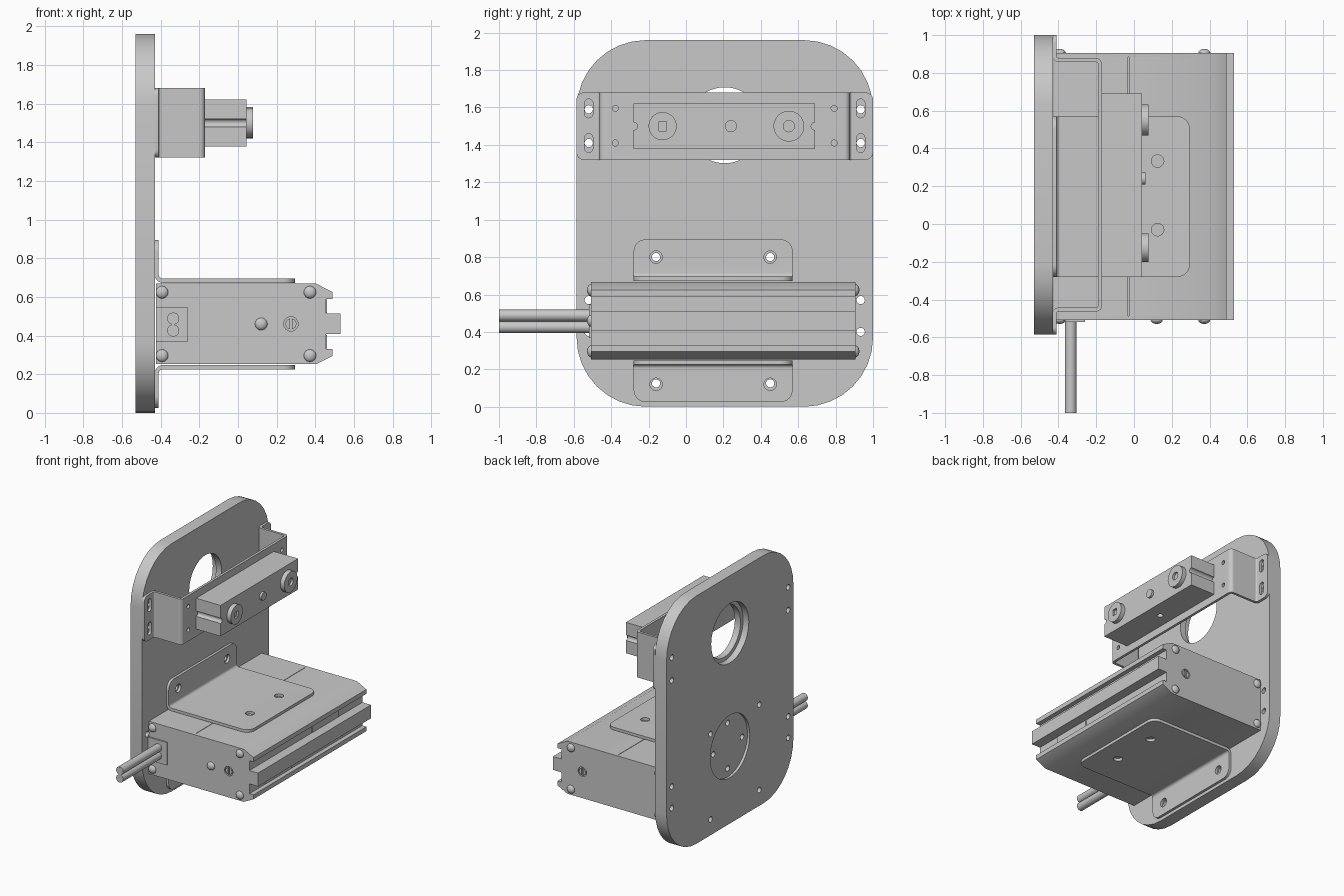
import bpy, bmesh, math
from mathutils import Vector

cube = bpy.data.objects.get("Cube")
if cube:
    bpy.data.objects.remove(cube, do_unlink=True)

GREY = (0.58, 0.58, 0.58, 1)
metal = bpy.data.materials.new("plain_grey")
metal.use_nodes = True
metal.diffuse_color = GREY
metal.node_tree.nodes["Principled BSDF"].inputs["Base Color"].default_value = GREY


def rounded(points, steps=8):
    """Fillet the corners of a closed 2D outline given as (u, v, radius)."""
    out = []
    for i, (u, v, r) in enumerate(points):
        p = Vector((u, v))
        if r == 0:
            out.append(p)
            continue
        a = (Vector(points[i - 1][:2]) - p).normalized()
        b = (Vector(points[(i + 1) % len(points)][:2]) - p).normalized()
        half = a.angle(b) / 2
        centre = p + (a + b).normalized() * (r / math.sin(half))
        d = r / math.tan(half)
        start = p + a * d - centre
        end = p + b * d - centre
        first = math.atan2(start.y, start.x)
        sweep = math.remainder(math.atan2(end.y, end.x) - first, math.tau)
        for k in range(steps + 1):
            t = first + sweep * k / steps
            out.append(centre + Vector((math.cos(t), math.sin(t))) * r)
    return out


def rect(u0, u1, v0, v1, r=0):
    return rounded([(u0, v0, r), (u1, v0, r), (u1, v1, r), (u0, v1, r)])


def circle(u, v, r, n=32):
    return [Vector((u + r * math.cos(math.tau * k / n), v + r * math.sin(math.tau * k / n)))
            for k in range(n)]


def prism(name, outline, axis, a, b, bevel=None, radius=0.05):
    """Extrude an outline along an axis; optionally round the edges picked by a rule."""
    place = {"x": lambda u, v: (a, u, v),
             "y": lambda u, v: (u, a, v),
             "z": lambda u, v: (u, v, a)}[axis]
    bm = bmesh.new()
    face = bm.faces.new([bm.verts.new(place(*p)) for p in outline])
    moved = bmesh.ops.extrude_face_region(bm, geom=[face])["geom"]
    shift = Vector([b - a if c == axis else 0 for c in "xyz"])
    bmesh.ops.translate(bm, vec=shift, verts=[g for g in moved if isinstance(g, bmesh.types.BMVert)])
    if bevel:
        picked = [e for e in bm.edges if bevel(*(v.co for v in e.verts))]
        bmesh.ops.bevel(bm, geom=picked, offset=radius, segments=8, profile=0.5, affect="EDGES")
    bmesh.ops.recalc_face_normals(bm, faces=bm.faces)
    mesh = bpy.data.meshes.new(name)
    bm.to_mesh(mesh)
    bm.free()
    mesh.materials.append(metal)
    ob = bpy.data.objects.new(name, mesh)
    bpy.context.collection.objects.link(ob)
    return ob


def activate(ob):
    bpy.ops.object.select_all(action="DESELECT")
    ob.select_set(True)
    bpy.context.view_layer.objects.active = ob


def cut(ob, outline, axis, a, b):
    cutter = prism("cutter", outline, axis, a, b)
    cutter.hide_render = True
    mod = ob.modifiers.new("cut", "BOOLEAN")
    mod.operation, mod.solver, mod.object = "DIFFERENCE", "EXACT", cutter
    activate(ob)
    bpy.ops.object.modifier_apply(modifier=mod.name)
    bpy.data.objects.remove(cutter, do_unlink=True)


# Upright mounting plate with rounded corners
MID = 0.207
BACK, FACE = -0.53, -0.43
plate = prism("mounting_plate", rect(-0.585, 1, 0, 1.96, 0.37), "x", BACK, FACE)
cut(plate, circle(MID, 1.505, 0.235, 48), "x", BACK - 0.1, BACK + 0.05)
cut(plate, circle(MID, 1.505, 0.203, 48), "x", BACK - 0.1, FACE + 0.1)
cut(plate, circle(MID, 0.61, 0.247, 48), "x", BACK - 0.1, BACK + 0.02)
plate_holes = [(MID + dy, 0.61 + dz) for dy, dz in ((0.18, 0), (-0.18, 0), (0, 0.18), (0, -0.18))]
plate_holes += [(y, z) for y in (-0.16, 0.45) for z in (0.125, 0.8)]
plate_holes += [(MID + s * 0.727, z) for s in (-1, 1) for z in (0.40, 0.57, 1.41, 1.59)]
for y, z in plate_holes:
    cut(plate, circle(y, z, 0.022, 20), "x", BACK - 0.1, FACE + 0.1)

# Bent sheet bracket that carries the sensor bar
T = 0.02
WEB = -0.17
half_hat = [(FACE, 0.793, 0), (FACE + T, 0.793, 0), (FACE + T, 0.67, 0.012),
            (WEB, 0.67, 0.03)]
inner_hat = [(WEB - T, 0.67 - T, 0.012), (FACE, 0.67 - T, 0.03)]
hat = [(x, MID + d, r) for x, d, r in half_hat]
hat += [(x, MID - d, r) for x, d, r in reversed(half_hat)]
hat += [(x, MID - d, r) for x, d, r in reversed(inner_hat)]
hat += [(x, MID + d, r) for x, d, r in inner_hat]
hat_bracket = prism("sensor_bracket", rounded(hat), "z", 1.32, 1.68,
                    lambda p, q: min(abs(p.y - MID), abs(q.y - MID)) > 0.79 and abs(p.z - q.z) < 0.01,
                    0.04)
for s in (-1, 1):
    for z in (1.41, 1.595):
        y = MID + s * 0.727
        cut(hat_bracket, rect(y - 0.022, y + 0.022, z - 0.05, z + 0.05, 0.0215), "x", FACE - 0.1, FACE + 0.1)
        cut(hat_bracket, circle(MID + s * 0.585, z, 0.016, 20), "x", WEB - 0.06, WEB + 0.06)

# Sensor bar with notched ends, two lenses and a small button
bar = prism("sensor_bar", rect(-0.28, 0.69, 1.378, 1.622), "x", WEB, 0.043)
for y in (-0.28, 0.69):
    cut(bar, circle(y, 1.5, 0.021, 24), "x", WEB - 0.1, 0.1)
cut(bar, circle(-0.07, MID, 0.022, 24), "z", 1.3, 1.42)
lens_a = prism("square_port_lens", circle(-0.125, 1.5, 0.075, 40), "x", 0.03, 0.077)
cut(lens_a, rect(-0.145, -0.105, 1.475, 1.525), "x", 0.06, 0.1)
lens_b = prism("round_port_lens", circle(0.55, 1.5, 0.082, 40), "x", 0.03, 0.077)
cut(lens_b, circle(0.55, 1.5, 0.03, 24), "x", 0.06, 0.1)
prism("sensor_button", circle(0.24, 1.5, 0.032, 24), "x", 0.03, 0.06)

# Pair of angle brackets that clamp the housing, mirrored about its middle height
ZC = 0.46
TIP = 0.295
for name, s in (("upper", 1), ("lower", -1)):
    angle = [(FACE, 0.213, 0.04), (TIP, 0.213, 0), (TIP, 0.235, 0), (FACE + T, 0.235, 0.02),
             (FACE + T, 0.435, 0), (FACE, 0.435, 0)]
    outline = rounded([(x, ZC + s * d, r) for x, d, r in angle])

    def corner(p, q):
        return abs(p.y - q.y) < 0.001 and (
            min(p.x, q.x) > TIP - 0.001 or min(abs(p.z - ZC), abs(q.z - ZC)) > 0.434)
    bracket = prism(name + "_angle_bracket", outline, "y", -0.28, 0.57, corner, 0.065)
    for y in (-0.16, 0.45):
        cut(bracket, circle(y, ZC + s * 0.34, 0.033, 28), "x", FACE - 0.1, FACE + 0.1)
    for y in (-0.03, 0.333):
        cut(bracket, circle(0.125, y, 0.033, 28), "z", ZC + s * 0.1, ZC + s * 0.3)

# Extruded housing with a grooved front and chamfered edges
upper = [(-0.425, 0.208), (0.405, 0.208), (0.49, 0.165), (0.49, 0.13), (0.455, 0.13),
         (0.455, 0.053), (0.53, 0.053)]
profile = [Vector((x, ZC + d)) for x, d in upper] + [Vector((x, ZC - d)) for x, d in reversed(upper)]
Y0, Y1 = -0.507, 0.905
housing = prism("housing", profile, "y", Y0 + T, Y1 - T)
cut(housing, rect(-0.031, -0.027, Y0 - 0.1, Y1 + 0.1), "z", 0.66, 0.7)
prism("upper_groove_plate", rect(0.27, 0.6, 0.517, 0.586), "x", 0.453, 0.461)
prism("lower_groove_plate", rect(-0.31, 0.01, 0.334, 0.403), "x", 0.453, 0.461)


def dome(name, x, y, z):
    bpy.ops.mesh.primitive_uv_sphere_add(segments=24, ring_count=12, location=(x, y, z))
    ob = bpy.context.object
    ob.name = name
    ob.scale = (0.032, 0.022, 0.032)
    ob.data.materials.append(metal)


# End caps with domed corner screws and one slotted adjuster each
for name, y, s in (("front", Y0, -1), ("back", Y1, 1)):
    cap = prism(name + "_end_cap", profile, "y", y, y - s * T)
    cut(cap, circle(0.274, ZC, 0.037, 28), "y", y + s * 0.1, y - s * 0.012)
    adjuster = prism(name + "_adjuster", circle(0.274, ZC, 0.028, 28), "y", y - s * 0.015, y)
    cut(adjuster, rect(0.268, 0.28, ZC - 0.05, ZC + 0.05), "y", y + s * 0.1, y - s * 0.01)
    for x in (-0.393, 0.372):
        for z in (ZC - 0.164, ZC + 0.164):
            dome(name + "_cap_screw", x, y, z)
dome("indicator_dome", 0.12, Y0, ZC)

# Cable gland and twin cables
prism("cable_gland", rect(-0.425, -0.26, 0.367, 0.547), "y", Y0 - 0.012, Y0 + 0.01)
for z in (0.426, 0.488):
    prism("cable", circle(-0.335, z, 0.031), "y", -1, Y0)

# Smooth the curved surfaces while keeping edges crisp
for ob in bpy.data.objects:
    if ob.type == "MESH" and metal.name in ob.data.materials:
        activate(ob)
        bpy.ops.object.shade_smooth_by_angle(angle=math.radians(30))
